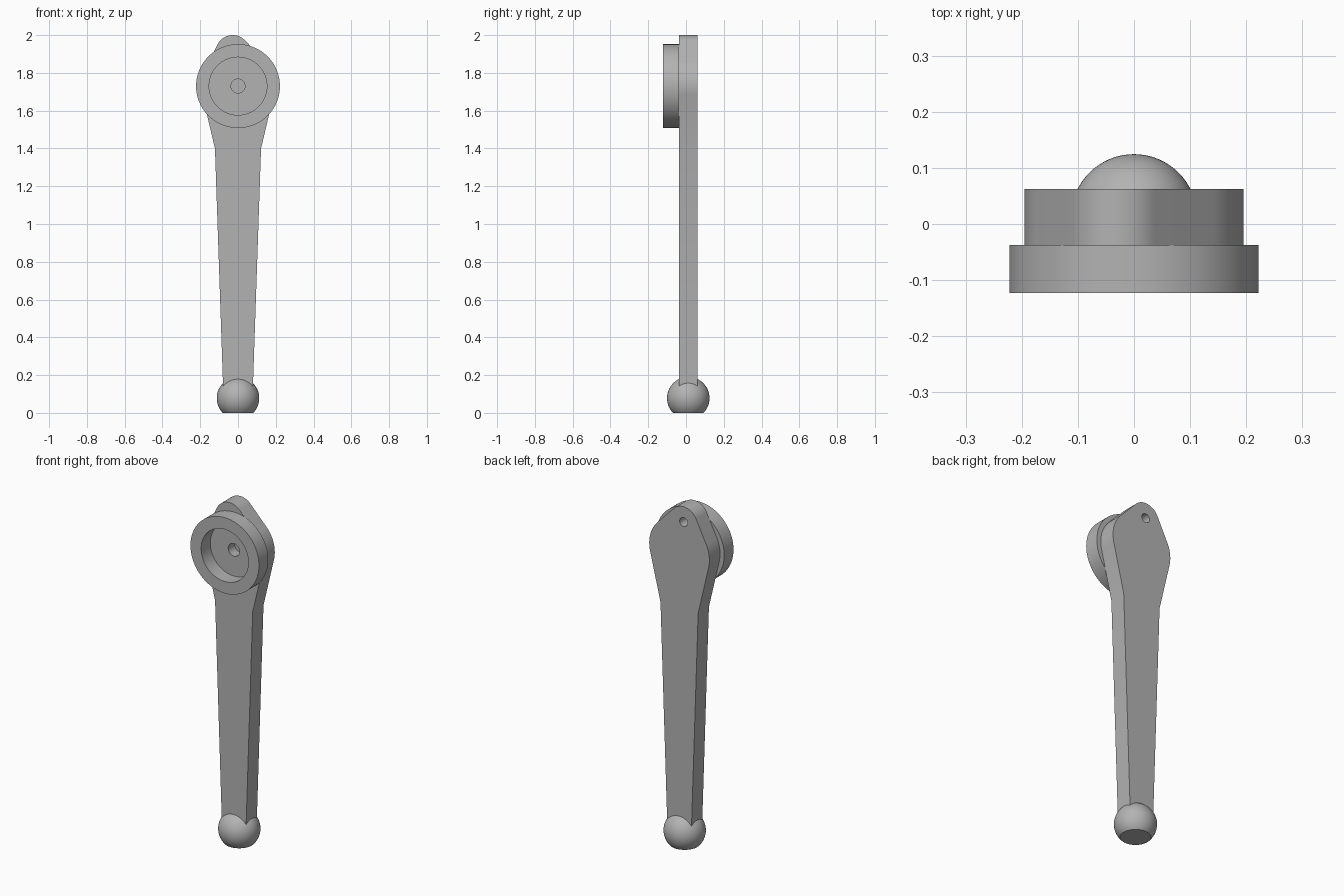
import bpy, bmesh
from math import sin, cos, pi, radians, hypot, atan2, acos, asin
from mathutils import Matrix, Vector

if "Cube" in bpy.data.objects:
    bpy.data.objects.remove(bpy.data.objects["Cube"])

# One plain grey for the whole handle
grey = bpy.data.materials.new("plain_grey")
grey.use_nodes = True
COLOUR = (0.45, 0.45, 0.45, 1)
grey.diffuse_color = COLOUR
grey.node_tree.nodes["Principled BSDF"].inputs["Base Color"].default_value = COLOUR

FRONT, BACK = -0.038, 0.062      # faces of the arm plate
MID = (FRONT + BACK) / 2
HUB_Z, HUB_R = 1.73, 0.195       # wide rounded head
TIP_X, TIP_Z, TIP_R = -0.028, 1.91, 0.09
TO_Y = Matrix.Rotation(pi / 2, 4, "X")


def finish(name, bm):
    bmesh.ops.recalc_face_normals(bm, faces=bm.faces)
    mesh = bpy.data.meshes.new(name)
    bm.to_mesh(mesh)
    bm.free()
    mesh.materials.append(grey)
    obj = bpy.data.objects.new(name, mesh)
    bpy.context.collection.objects.link(obj)
    return obj


def smooth(obj):
    bpy.ops.object.select_all(action="DESELECT")
    obj.select_set(True)
    bpy.context.view_layer.objects.active = obj
    bpy.ops.object.shade_smooth_by_angle(angle=radians(30))


def lathe(name, profile, steps, matrix, closed=False):
    """Spin (radius, height) points about local z, then place the result."""
    bm = bmesh.new()
    verts = [bm.verts.new((r, 0, h)) for r, h in profile]
    edges = [bm.edges.new(p) for p in zip(verts, verts[1:])]
    if closed:
        edges.append(bm.edges.new((verts[-1], verts[0])))
    bmesh.ops.spin(bm, geom=verts + edges, cent=(0, 0, 0), axis=(0, 0, 1),
                   angle=2 * pi, steps=steps, use_duplicate=False)
    bmesh.ops.remove_doubles(bm, verts=bm.verts, dist=0.0001)
    bm.transform(matrix)
    return finish(name, bm)


def arc(cx, cz, r, start, end, n=20):
    angles = [start + (end - start) * i / n for i in range(n + 1)]
    return [(cx + r * cos(a), cz + r * sin(a)) for a in angles]


def drill(target, x, z, radius, y0, y1):
    bm = bmesh.new()
    bmesh.ops.create_cone(bm, cap_ends=True, segments=40, radius1=radius,
                          radius2=radius, depth=y1 - y0)
    bm.transform(Matrix.Translation((x, (y0 + y1) / 2, z)) @ TO_Y)
    cutter = finish("hole_cutter", bm)
    cutter.hide_render = True
    mod = target.modifiers.new("hole", "BOOLEAN")
    mod.operation, mod.solver, mod.object = "DIFFERENCE", "EXACT", cutter
    bpy.context.view_layer.objects.active = target
    bpy.ops.object.modifier_apply(modifier=mod.name)
    bpy.data.objects.remove(cutter)


# Arm plate: rounded tip and head joined by tangents, then a tapering shank
neck_x, neck_z = 0.122, 1.40
axis = atan2(TIP_Z - HUB_Z, TIP_X)
spread = acos((HUB_R - TIP_R) / hypot(TIP_X, TIP_Z - HUB_Z))
drop = neck_z - HUB_Z
low = atan2(drop, neck_x) + acos(HUB_R / hypot(neck_x, drop))
outline = [(0.077, 0.08), (neck_x, neck_z)]
outline += arc(0, HUB_Z, HUB_R, low, axis - spread)
outline += arc(TIP_X, TIP_Z, TIP_R, axis - spread, axis + spread)
outline += arc(0, HUB_Z, HUB_R, axis + spread, pi - low)
outline += [(-neck_x, neck_z), (-0.077, 0.08)]

bm = bmesh.new()
face = bm.faces.new([bm.verts.new((x, FRONT, z)) for x, z in outline])
side = bmesh.ops.extrude_face_region(bm, geom=[face])
moved = [v for v in side["geom"] if isinstance(v, bmesh.types.BMVert)]
bmesh.ops.translate(bm, verts=moved, vec=Vector((0, BACK - FRONT, 0)))
arm = finish("arm_plate", bm)

# Blind pivot hole in front, small pin hole at the tip behind
drill(arm, 0, HUB_Z, 0.037, FRONT - 0.05, FRONT + 0.06)
drill(arm, TIP_X, TIP_Z, 0.026, FRONT + 0.002, BACK + 0.05)
smooth(arm)

# Raised collar ring around the pivot
ring_depth = 0.086
collar = lathe("collar_ring",
               [(0.153, 0), (0.222, 0), (0.222, ring_depth), (0.153, ring_depth)],
               96, Matrix.Translation((0, FRONT + 0.001, HUB_Z)) @ TO_Y, closed=True)
smooth(collar)

# Ball end with a flat underside
ball_r, ball_z = 0.1125, 0.078
ball_profile = [(0, -ball_z)] + arc(0, 0, ball_r, -asin(ball_z / ball_r), pi / 2, 28)
ball = lathe("ball_end", ball_profile, 64, Matrix.Translation((0, MID, ball_z)))
smooth(ball)
